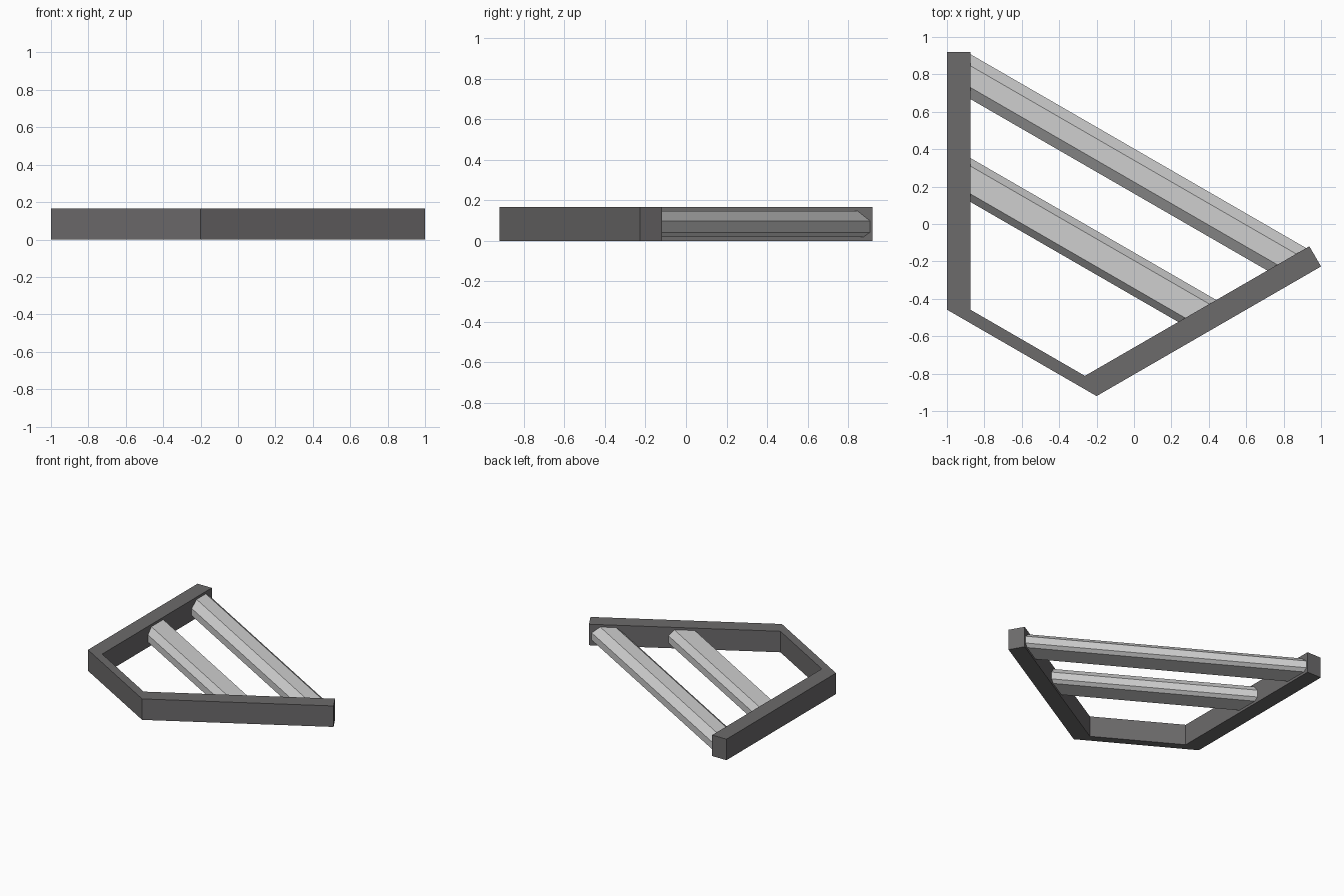
import bpy, bmesh, math

if "Cube" in bpy.data.objects:
    bpy.data.objects.remove(bpy.data.objects["Cube"])

SLOPE = math.tan(math.radians(30))
HEIGHT = 0.167


def material(name, rgb):
    m = bpy.data.materials.new(name)
    m.diffuse_color = (*rgb, 1.0)
    m.use_nodes = True
    m.node_tree.nodes["Principled BSDF"].inputs["Base Color"].default_value = m.diffuse_color
    return m


def add_object(name, bm, mat):
    bmesh.ops.recalc_face_normals(bm, faces=bm.faces)
    mesh = bpy.data.meshes.new(name)
    bm.to_mesh(mesh)
    bm.free()
    mesh.materials.append(mat)
    bpy.context.collection.objects.link(bpy.data.objects.new(name, mesh))


def prism(name, ring_a, ring_b, mat):
    """Closed solid between two matching rings of points."""
    bm = bmesh.new()
    a = [bm.verts.new(p) for p in ring_a]
    b = [bm.verts.new(p) for p in ring_b]
    n = len(a)
    bm.faces.new(a)
    bm.faces.new(b[::-1])
    for i in range(n):
        j = (i + 1) % n
        bm.faces.new((a[i], a[j], b[j], b[i]))
    add_object(name, bm, mat)


dark = material("dark grey", (0.15, 0.145, 0.147))
light = material("light grey", (0.62, 0.62, 0.62))

# Bent open frame, extruded straight up
outline = [(-1, 0.92), (-1, -0.458), (-0.2, -0.92), (1, -0.227),
           (0.9375, -0.119), (-0.2625, -0.812), (-0.875, -0.458), (-0.875, 0.92)]
prism("frame", [(x, y, 0) for x, y in outline],
      [(x, y, HEIGHT) for x, y in outline], dark)


# Eight-sided slanted bars, running from the left wall into the right wall
def bar(name, back, front, chamfer):
    small = 0.03
    profile = [(back - chamfer, 0.148), (back, 0.099), (back, 0.042),
               (back - small, 0.02), (front + small, 0.02), (front, 0.042),
               (front, 0.099), (front + chamfer, 0.148)]

    def point(x, y, z):
        return (x, y - SLOPE * (x + 0.875), z)

    left = [point(-0.895, y, z) for y, z in profile]
    right = [point((y - SLOPE * 0.875 + 0.68) / (2 * SLOPE), y, z)
             for y, z in profile]
    prism(name, left, right, light)


bar("upper_bar", 0.908, 0.668, 0.062)
bar("lower_bar", 0.353, 0.118, 0.043)
